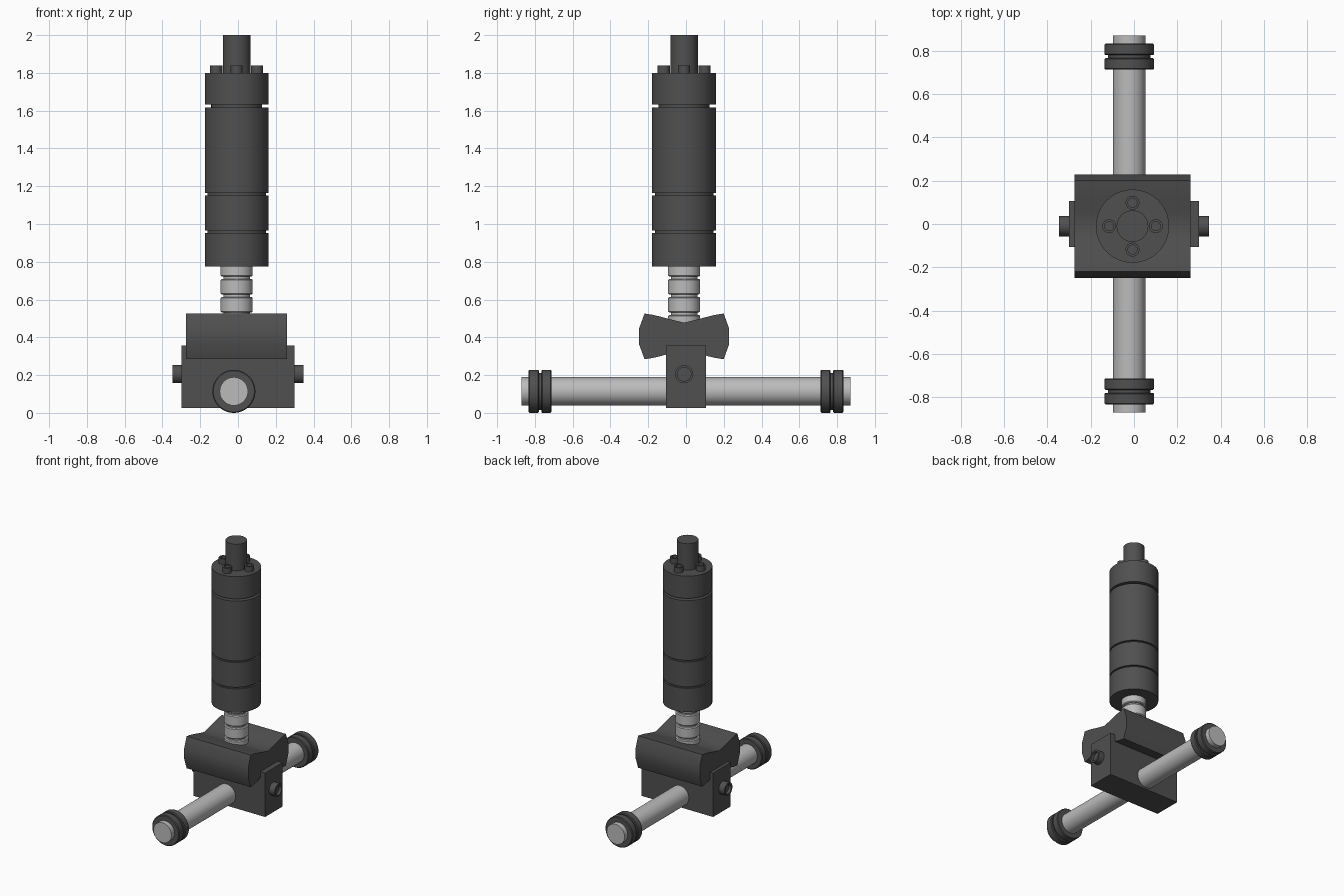
import bpy, bmesh, math
from mathutils import Matrix, Vector

if "Cube" in bpy.data.objects:
    bpy.data.objects.remove(bpy.data.objects["Cube"])


def material(name, v):
    m = bpy.data.materials.new(name)
    m.diffuse_color = (v, v, v, 1)
    m.use_nodes = True
    m.node_tree.nodes["Principled BSDF"].inputs["Base Color"].default_value = m.diffuse_color
    return m


DARK = material("dark_metal", 0.08)
LIGHT = material("light_metal", 0.5)


def finish(bm, name, mat, angle=30):
    bmesh.ops.recalc_face_normals(bm, faces=bm.faces)
    me = bpy.data.meshes.new(name)
    bm.to_mesh(me)
    bm.free()
    me.materials.append(mat)
    me.shade_smooth()
    me.set_sharp_from_angle(angle=math.radians(angle))
    ob = bpy.data.objects.new(name, me)
    bpy.context.collection.objects.link(ob)
    return ob


def lathe(name, profile, loc, axis, mat, n=48):
    """Closed solid turned from (radius, height) points around an axis."""
    bm = bmesh.new()
    turn = Vector((0, 0, 1)).rotation_difference(Vector(axis)).to_matrix().to_4x4()
    rings = []
    for r, h in profile:
        rings.append([bm.verts.new((r * math.cos(2 * math.pi * i / n),
                                    r * math.sin(2 * math.pi * i / n), h)) for i in range(n)])
    for a, b in zip(rings, rings[1:]):
        for i in range(n):
            j = (i + 1) % n
            bm.faces.new((a[i], a[j], b[j], b[i]))
    bm.faces.new(rings[0])
    bm.faces.new(rings[-1])
    bm.transform(Matrix.Translation(loc) @ turn)
    return finish(bm, name, mat)


def grooved(z0, z1, r, grooves, c=0.0):
    """Cylinder profile with grooves (low, high, radius) and edge chamfer c."""
    p, start = [], z0
    for lo, hi, gr in grooves + [(z1, None, None)]:
        p += [(r - c, start), (r, start + c), (r, lo - c), (r - c, lo)] if c else [(r, start), (r, lo)]
        if hi is not None:
            p += [(gr, lo), (gr, hi)]
            start = hi
    return p


def prism(name, pts, x0, x1, mat):
    """Extrude a (y, z) outline along x."""
    bm = bmesh.new()
    f = bm.faces.new([bm.verts.new((x0, y, z)) for y, z in pts])
    out = bmesh.ops.extrude_face_region(bm, geom=[f])
    bmesh.ops.translate(bm, vec=(x1 - x0, 0, 0),
                        verts=[v for v in out["geom"] if isinstance(v, bmesh.types.BMVert)])
    return finish(bm, name, mat)


CX, CY = -0.007, -0.01     # upright axis
RX, RZ = -0.022, 0.114     # horizontal rod axis
UP = (0, 0, 1)

# upright body and stem
lathe("main_body", grooved(0.775, 1.80, 0.169,
      [(0.953, 0.965, 0.155), (1.152, 1.164, 0.155), (1.616, 1.632, 0.135)]),
      (CX, CY, 0), UP, DARK, 64)
lathe("lower_stem", grooved(0.43, 0.78, 0.085,
      [(0.519, 0.532, 0.07), (0.614, 0.627, 0.07), (0.709, 0.722, 0.07)], 0.006),
      (CX, CY, 0), UP, LIGHT)
lathe("top_shaft", [(0.073, 1.78), (0.073, 2.0)], (CX, CY, 0), UP, DARK)

# socket bolts on the top cap
for i in range(4):
    a = i * math.pi / 2
    lathe(f"cap_bolt_{i + 1}", [(0.032, 1.79), (0.032, 1.84), (0.021, 1.84), (0.021, 1.815)],
          (CX + 0.108 * math.cos(a), CY + 0.108 * math.sin(a), 0), UP, DARK, 24)

# rocker block: winged outline with rounded ends
quarter = [(0.0, 0.073), (0.065, 0.088), (0.127, 0.105), (0.165, 0.114)]
quarter += [(0.242 * math.cos(math.radians(t)), 0.242 * math.sin(math.radians(t)))
            for t in (30, 10)]
right = quarter + [(y, -z) for y, z in reversed(quarter)]
outline = right + [(-y, z) for y, z in reversed(right[1:-1])]
prism("rocker_block", [(CY + y, 0.405 + z) for y, z in outline], -0.275, 0.26, DARK)

# base block
prism("base_block", [(-0.105, 0.026), (0.105, 0.026), (0.105, 0.357), (-0.105, 0.357)],
      -0.30, 0.30, DARK)

# horizontal rod with grooved end collars
lathe("cross_rod", [(0.075, -0.87), (0.075, 0.87)], (RX, 0, RZ), (0, 1, 0), LIGHT)
for s, side in ((-1, "front"), (1, "back")):
    lathe(f"{side}_collar", grooved(0.712, 0.833, 0.114, [(0.766, 0.779, 0.098)], 0.005),
          (RX, 0, RZ), (0, s, 0), DARK)

# pivot pin heads on both sides of the base block
for s, side in ((-1, "left"), (1, "right")):
    lathe(f"{side}_pin", [(0.048, 0.28), (0.048, 0.347), (0.036, 0.347), (0.036, 0.325)],
          (0, CY, 0.205), (s, 0, 0), DARK, 32)
